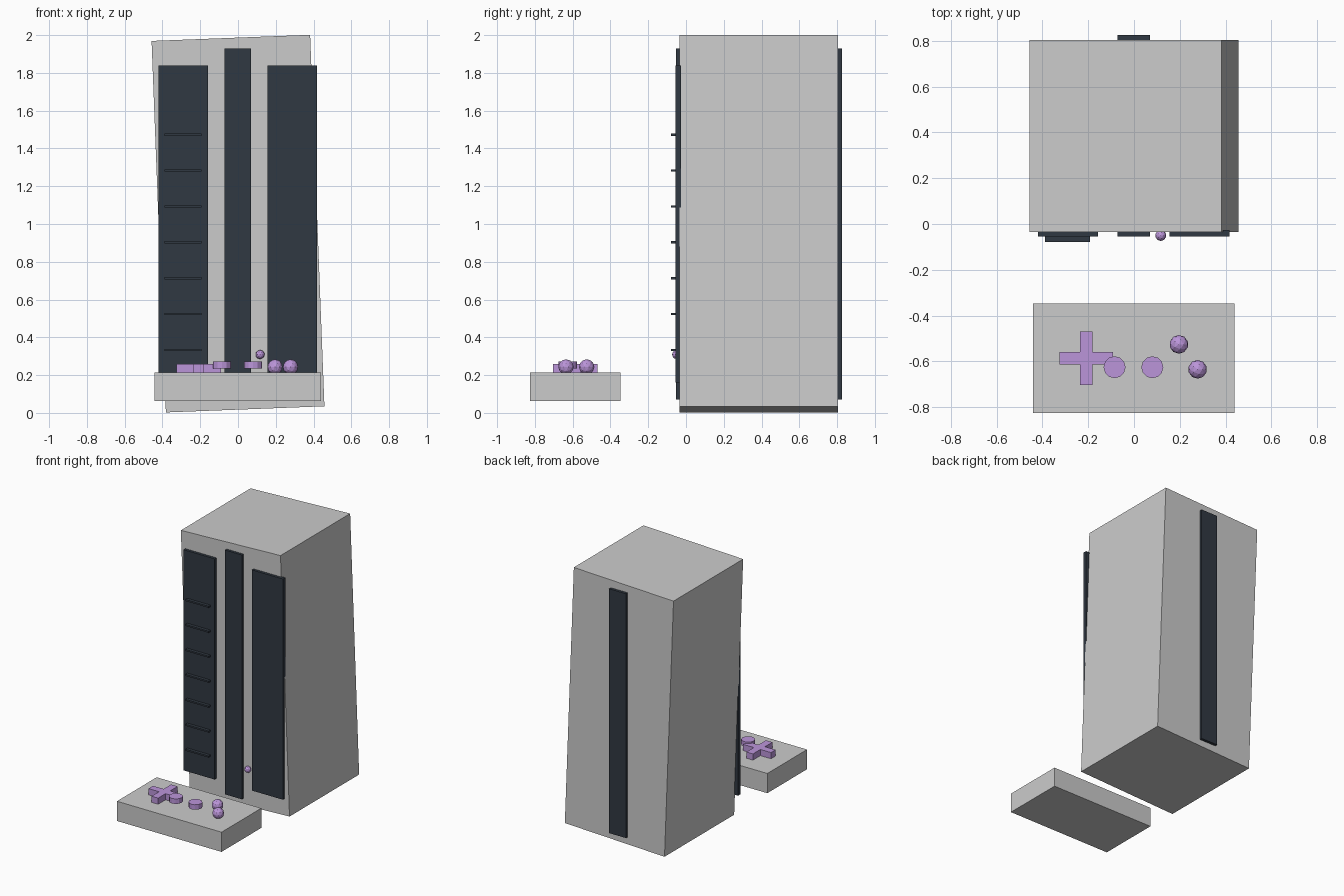
import bpy
from math import pi

if "Cube" in bpy.data.objects:
    bpy.data.objects.remove(bpy.data.objects["Cube"])


def material(name, colour):
    m = bpy.data.materials.new(name)
    m.diffuse_color = colour
    m.use_nodes = True
    m.node_tree.nodes["Principled BSDF"].inputs["Base Color"].default_value = m.diffuse_color
    return m


dark = material("dark_slate", (0.03, 0.04, 0.055, 1))
purple = material("purple", (0.5, 0.3, 0.7, 1))


def finish(name, mat):
    ob = bpy.context.object
    ob.name = name
    if mat:
        ob.data.materials.append(mat)
    return ob


def box(name, x, y, z, mat=None, tilt=0):
    """Box from (min, max) ranges, optionally tilted about y."""
    mid = [(a + b) / 2 for a, b in (x, y, z)]
    bpy.ops.mesh.primitive_cube_add(size=1, location=mid)
    ob = finish(name, mat)
    ob.scale = [b - a for a, b in (x, y, z)]
    ob.rotation_euler = (0, tilt, 0)
    return ob


def ball(name, loc, r):
    bpy.ops.mesh.primitive_ico_sphere_add(subdivisions=2, radius=r, location=loc)
    return finish(name, purple)


# Leaning console body
box("body", (-0.42, 0.42), (-0.034, 0.804), (0.018, 1.986), tilt=-0.0385)

# Front panels, central strip and matching rear strip
for side, x in (("left", (-0.42, -0.158)), ("right", (0.155, 0.417))):
    box(side + "_front_panel", x, (-0.055, -0.027), (0.16, 1.84), dark)
box("front_strip", (-0.072, 0.07), (-0.054, -0.03), (0.07, 1.93), dark)
box("back_strip", (-0.072, 0.07), (0.8, 0.825), (0.07, 1.93), dark)

# Vent slats on the left panel
for i in range(7):
    z = 0.333 + 0.19 * i
    box(f"vent_slat_{i + 1}", (-0.388, -0.192), (-0.079, -0.05),
        (z - 0.006, z + 0.006), dark)

# Power button low on the front
ball("power_button", (0.117, -0.05, 0.309), 0.024)

# Controller block
box("controller_base", (-0.442, 0.439), (-0.825, -0.347), (0.063, 0.213))

# Direction pad: a single plus-shaped outline, extruded upward
a, b = 0.0275, 0.117
cx, cy, z0, z1 = -0.208, -0.586, 0.21, 0.26
outline = [(a, b), (-a, b), (-a, a), (-b, a), (-b, -a), (-a, -a),
           (-a, -b), (a, -b), (a, -a), (b, -a), (b, a), (a, a)]
n = len(outline)
verts = [(cx + x, cy + y, z) for z in (z0, z1) for x, y in outline]
faces = [tuple(reversed(range(n))), tuple(range(n, 2 * n))]
faces += [(i, (i + 1) % n, (i + 1) % n + n, i + n) for i in range(n)]
mesh = bpy.data.meshes.new("direction_pad")
mesh.from_pydata(verts, [], faces)
mesh.materials.append(purple)
bpy.context.collection.objects.link(bpy.data.objects.new("direction_pad", mesh))

# Two flat round buttons
for i, x in enumerate((-0.085, 0.08)):
    bpy.ops.mesh.primitive_cylinder_add(vertices=12, radius=0.048, depth=0.038,
                                        location=(x, -0.626, 0.253))
    finish(f"flat_button_{i + 1}", purple)

# Two ball buttons
for i, (x, y) in enumerate(((0.196, -0.526), (0.278, -0.635))):
    ball(f"ball_button_{i + 1}", (x, y, 0.243), 0.041)
